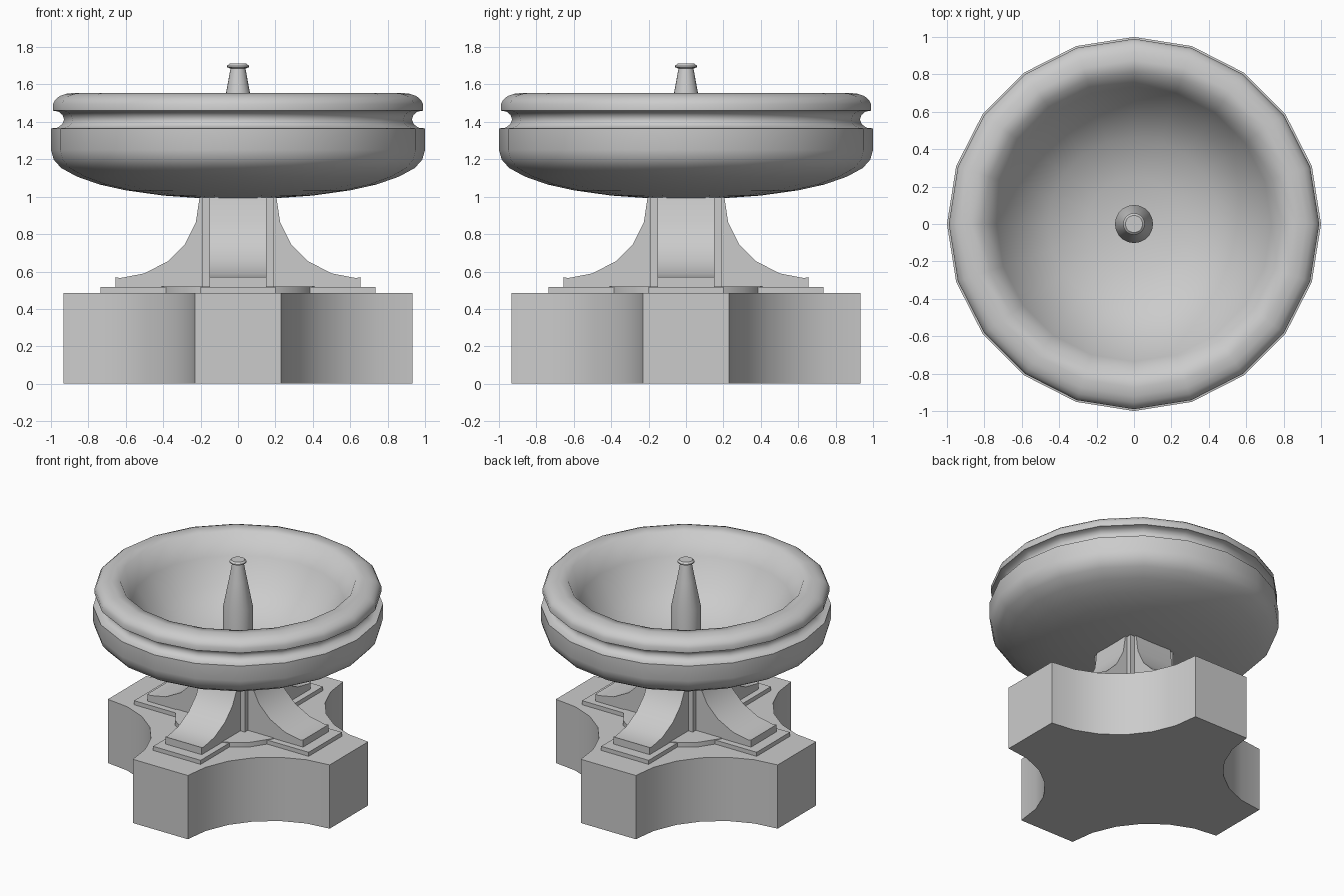
import bpy, bmesh, math
from mathutils import Matrix

if "Cube" in bpy.data.objects:
    bpy.data.objects.remove(bpy.data.objects["Cube"])


def finish(name, bm, smooth=None):
    bmesh.ops.remove_doubles(bm, verts=bm.verts, dist=1e-5)
    bmesh.ops.recalc_face_normals(bm, faces=bm.faces)
    me = bpy.data.meshes.new(name)
    bm.to_mesh(me)
    bm.free()
    ob = bpy.data.objects.new(name, me)
    bpy.context.collection.objects.link(ob)
    if smooth:
        bpy.ops.object.select_all(action='DESELECT')
        ob.select_set(True)
        bpy.context.view_layer.objects.active = ob
        bpy.ops.object.shade_smooth_by_angle(angle=math.radians(smooth))
    return ob


def extrude(name, pts, vec, smooth=None, turn=0):
    """Extrude a flat 3D outline along vec, then turn about z."""
    bm = bmesh.new()
    f = bm.faces.new([bm.verts.new(p) for p in pts])
    ext = bmesh.ops.extrude_face_region(bm, geom=[f], use_keep_orig=True)['geom']
    bmesh.ops.translate(bm, vec=vec, verts=[v for v in ext if isinstance(v, bmesh.types.BMVert)])
    bm.transform(Matrix.Rotation(turn, 4, 'Z'))
    return finish(name, bm, smooth)


def lathe(name, prof, n, smooth=35):
    """Revolve an (r, z) profile about z with n sides."""
    bm = bmesh.new()
    vs = [bm.verts.new((r, 0, z)) for r, z in prof]
    es = [bm.edges.new(p) for p in zip(vs, vs[1:])]
    bmesh.ops.spin(bm, geom=vs + es, cent=(0, 0, 0), axis=(0, 0, 1),
                   angle=2 * math.pi, steps=n, use_duplicate=False)
    return finish(name, bm, smooth)


# Base: cross with quarter-circle scoops between the arms
E, H, N = 0.934, 0.231, 6
outline = []
for q in range(4):
    for i in range(N + 1):
        a = -math.pi / 2 - i * math.pi / 2 / N
        x, y = E + (E - H) * math.cos(a), E + (E - H) * math.sin(a)
        c, s = math.cos(q * math.pi / 2), math.sin(q * math.pi / 2)
        outline.append((x * c - y * s, x * s + y * c, 0))
extrude("base_block", outline, (0, 0, 0.485), 30)

# Thin central disc and square column
lathe("base_disc", [(0, 0.48), (0.44, 0.48), (0.44, 0.52), (0, 0.52)], 16)
w = 0.19
extrude("column", [(-w, -w, 0.48), (w, -w, 0.48), (w, w, 0.48), (-w, w, 0.48)], (0, 0, 0.54))

# Four foot plates and curved buttresses
butt = [(0.1, 0.5), (0.655, 0.5), (0.655, 0.57), (0.63, 0.565), (0.5, 0.59), (0.375, 0.655),
        (0.285, 0.745), (0.225, 0.865), (0.202, 1.02), (0.1, 1.02)]
for k in range(4):
    t = k * math.pi / 2
    extrude(f"foot_plate_{k}", [(0.1, -0.2, 0.48), (0.735, -0.2, 0.48), (0.735, 0.2, 0.48), (0.1, 0.2, 0.48)],
            (0, 0, 0.036), turn=t)
    extrude(f"buttress_{k}", [(x, -0.153, z) for x, z in butt], (0, 0.306, 0), 30, t)

# Bowl: outer belly, grooved band, rounded rim, deep interior
lathe("bowl", [(0, 0.988), (0.2, 0.992), (0.4, 1.006), (0.6, 1.034), (0.74, 1.065), (0.86, 1.107),
               (0.945, 1.153), (0.985, 1.198), (1.0, 1.25), (1.0, 1.365), (0.965, 1.369), (0.94, 1.387),
               (0.93, 1.412), (0.938, 1.437), (0.96, 1.455), (0.99, 1.46), (0.99, 1.495), (0.977, 1.518),
               (0.955, 1.537), (0.92, 1.55), (0.875, 1.555), (0.812, 1.55), (0.735, 1.40),
               (0.62, 1.23), (0.46, 1.105), (0.25, 1.035), (0, 1.015)], 20, 70)

# Central spout
lathe("spout", [(0, 1.0), (0.102, 1.0), (0.102, 1.36), (0.064, 1.555), (0.04, 1.685),
                (0.058, 1.692), (0.058, 1.70), (0.046, 1.711), (0, 1.711)], 20)
